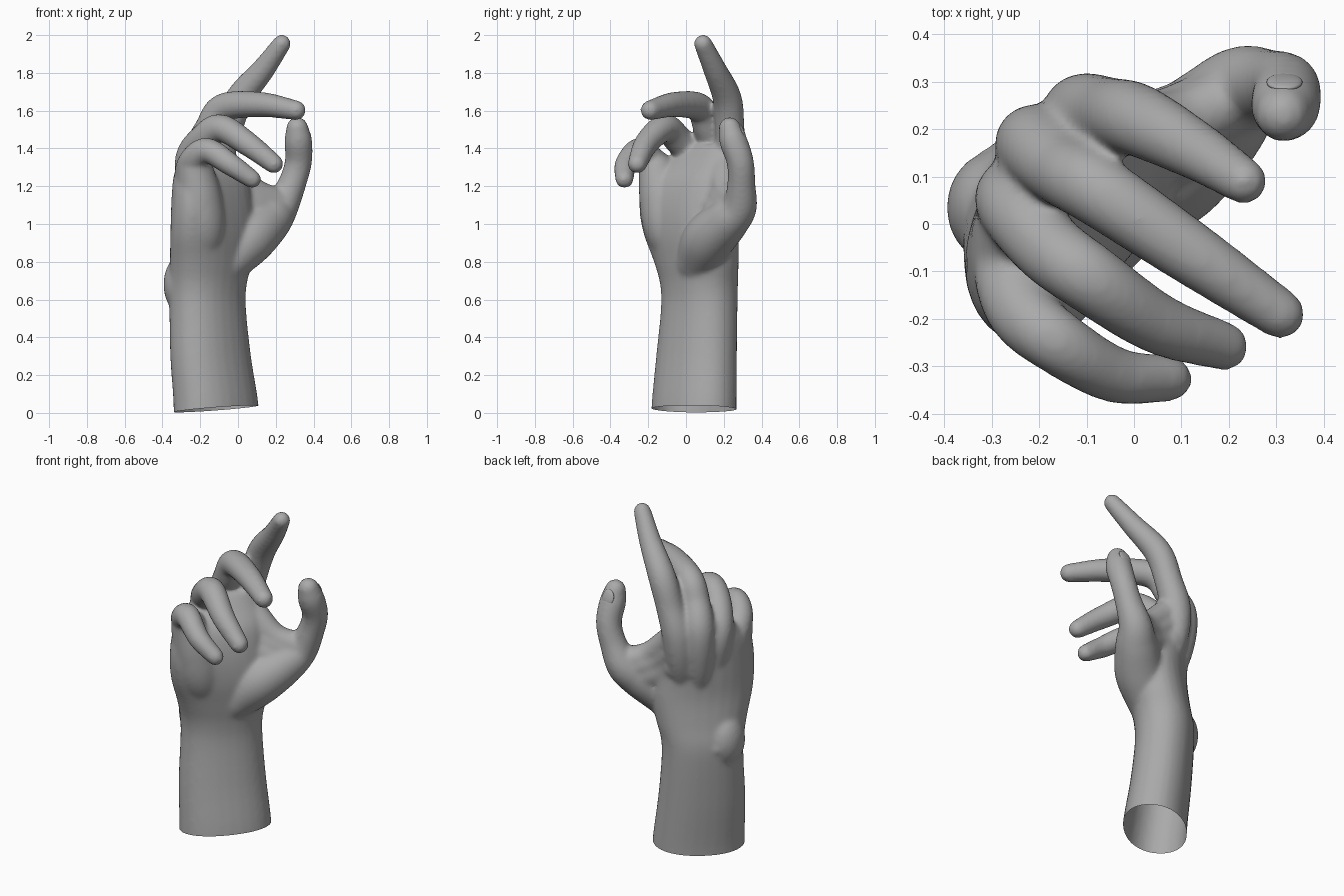
import bpy
import bmesh
import math
from mathutils import Vector, Matrix

cube = bpy.data.objects.get("Cube")
if cube:
    bpy.data.objects.remove(cube, do_unlink=True)

skin = bpy.data.materials.new("plain grey")
skin.use_nodes = True
GREY = (0.4, 0.4, 0.4, 1)
skin.diffuse_color = GREY
skin.node_tree.nodes["Principled BSDF"].inputs["Base Color"].default_value = GREY

SIDES = 28
ACROSS = Vector((1, 1, 0)).normalized()    # towards the thumb side
PALM = Vector((1, -1, 0)).normalized()     # out of the palm
bm = bmesh.new()


def loft(rings):
    """Closed skin over a list of rings of points."""
    loops = [[bm.verts.new(p) for p in ring] for ring in rings]
    for a, b in zip(loops, loops[1:]):
        for i in range(SIDES):
            j = (i + 1) % SIDES
            bm.faces.new((a[i], a[j], b[j], b[i]))
    bm.faces.new(loops[0][::-1])
    bm.faces.new(loops[-1])


def spline(points, steps=8):
    """Catmull-Rom samples through tuples of any length."""
    pts = [Vector(p) for p in points]
    pts = [2 * pts[0] - pts[1]] + pts + [2 * pts[-1] - pts[-2]]
    out = []
    for a, b, c, d in zip(pts, pts[1:], pts[2:], pts[3:]):
        for s in range(steps):
            t = s / steps
            out.append(0.5 * (2 * b + (c - a) * t + (2 * a - 5 * b + 4 * c - d) * t ** 2
                              + (3 * b - a - 3 * c + d) * t ** 3))
    return out + [pts[-2]]


def tube(points):
    """Tapered tube with round ends through (x, y, z, radius) points."""
    path = spline(points)
    pos = [p.to_3d() for p in path]
    rad = [p[3] for p in path]
    dirs = [(pos[min(i + 1, len(pos) - 1)] - pos[max(i - 1, 0)]).normalized()
            for i in range(len(pos))]
    caps = [math.radians(a) for a in (20, 40, 60, 78)]
    stations = [(pos[0] - dirs[0] * rad[0] * math.sin(a), dirs[0], rad[0] * math.cos(a))
                for a in reversed(caps)]
    stations += list(zip(pos, dirs, rad))
    stations += [(pos[-1] + dirs[-1] * rad[-1] * math.sin(a), dirs[-1], rad[-1] * math.cos(a))
                 for a in caps]
    rings, last = [], stations[0][1]
    side = last.orthogonal().normalized()
    for p, d, r in stations:
        side = last.rotation_difference(d) @ side
        other = d.cross(side)
        last = d
        rings.append([p + r * (side * math.cos(k * math.tau / SIDES)
                               + other * math.sin(k * math.tau / SIDES))
                      for k in range(SIDES)])
    loft(rings)


def ball(centre, size):
    bmesh.ops.create_uvsphere(bm, u_segments=20, v_segments=12, radius=1,
                              matrix=Matrix.LocRotScale(Vector(centre), None, Vector(size)))


# Forearm, wrist and palm: height, centre and half width across,
# centre and half depth, cupping of the little finger side
sections = [
    (-0.10, -0.052, 0.260, -0.108, 0.177, 0),
    (0.05, -0.052, 0.256, -0.113, 0.176, 0),
    (0.30, -0.063, 0.243, -0.142, 0.168, 0),
    (0.55, -0.064, 0.228, -0.163, 0.163, 0),
    (0.68, -0.064, 0.232, -0.162, 0.165, 0),
    (0.80, -0.062, 0.258, -0.143, 0.165, 0.1),
    (0.95, -0.072, 0.288, -0.125, 0.166, 0.3),
    (1.10, -0.087, 0.284, -0.130, 0.164, 0.5),
    (1.24, -0.080, 0.266, -0.150, 0.147, 0.6),
    (1.34, -0.040, 0.200, -0.190, 0.115, 0.6),
    (1.42, -0.010, 0.130, -0.205, 0.075, 0.6),
]


def section_ring(s):
    z, uc, uh, vc, vh, cup = s
    ring = []
    for k in range(SIDES):
        a = k * math.tau / SIDES
        c, n = math.cos(a), math.sin(a)
        u = uc + uh * math.copysign(abs(c) ** 0.92, c)
        v = vc + vh * math.copysign(abs(n) ** 0.92, n) + cup * min(u, 0) ** 2
        ring.append(ACROSS * u + PALM * v + Vector((0, 0, z)))
    return ring


loft([section_ring(s) for s in spline(sections, 4)])

# Wrist bones
ball((-0.290, 0.035, 0.68), (0.106, 0.12, 0.16))
ball((-0.288, 0.112, 0.66), (0.055, 0.055, 0.045))

# Heel of the palm on the little finger side
tube([(-0.19, -0.02, 0.78, 0.08), (-0.19, -0.09, 0.96, 0.125), (-0.205, -0.125, 1.13, 0.123),
      (-0.225, -0.155, 1.28, 0.098)])

# Index finger
tube([(-0.08, 0.14, 0.92, 0.05), (-0.11, 0.21, 1.15, 0.076), (-0.105, 0.232, 1.34, 0.086),
      (-0.055, 0.232, 1.50, 0.078), (0.01, 0.218, 1.665, 0.077), (0.135, 0.152, 1.82, 0.062),
      (0.232, 0.09, 1.955, 0.049)])

# Middle finger
tube([(-0.16, 0.11, 0.92, 0.05), (-0.20, 0.155, 1.15, 0.076), (-0.205, 0.165, 1.37, 0.086),
      (-0.15, 0.115, 1.51, 0.078), (-0.075, 0.07, 1.617, 0.076), (0.125, -0.065, 1.632, 0.067),
      (0.308, -0.19, 1.602, 0.053)])

# Ring finger
tube([(-0.19, 0.04, 0.92, 0.05), (-0.235, 0.06, 1.15, 0.076), (-0.25, 0.045, 1.34, 0.084),
      (-0.185, -0.045, 1.45, 0.077), (-0.092, -0.115, 1.508, 0.074), (0.05, -0.21, 1.425, 0.065),
      (0.19, -0.258, 1.318, 0.052)])

# Little finger
tube([(-0.20, -0.03, 0.92, 0.05), (-0.245, -0.04, 1.08, 0.075), (-0.26, -0.10, 1.25, 0.078),
      (-0.235, -0.185, 1.34, 0.074), (-0.16, -0.25, 1.388, 0.068), (-0.04, -0.318, 1.315, 0.060),
      (0.075, -0.326, 1.237, 0.049)])

# Rows of flesh under and between the knuckles
tube([(-0.10, 0.22, 1.35, 0.082), (-0.18, 0.14, 1.375, 0.084), (-0.23, 0.04, 1.34, 0.082),
      (-0.25, -0.08, 1.26, 0.078)])
for z, inset in ((1.25, 0.0), (1.14, 0.012), (1.04, 0.03)):
    tube([(-0.10 + inset, 0.212 - inset, z, 0.085), (-0.185 + inset, 0.145 - inset, z, 0.087),
          (-0.235 + inset, 0.045 - inset, z, 0.085), (-0.24 + inset, -0.05, z - 0.04, 0.08)])

# Thumb with its base muscle
tube([(-0.06, 0.06, 0.80, 0.12), (0.06, 0.12, 0.92, 0.137), (0.165, 0.217, 1.015, 0.118),
      (0.227, 0.282, 1.09, 0.094), (0.285, 0.293, 1.21, 0.075), (0.320, 0.287, 1.33, 0.072),
      (0.319, 0.250, 1.44, 0.074), (0.314, 0.232, 1.507, 0.060)])

# Web between thumb and index finger
tube([(-0.09, 0.21, 1.34, 0.075), (0.00, 0.20, 1.25, 0.075), (0.10, 0.215, 1.165, 0.07),
      (0.20, 0.26, 1.12, 0.075)])
tube([(-0.07, 0.20, 1.24, 0.08), (0.05, 0.195, 1.14, 0.085), (0.19, 0.25, 1.08, 0.085)])
tube([(-0.09, 0.18, 1.16, 0.09), (0.02, 0.175, 1.09, 0.10), (0.13, 0.21, 1.04, 0.10)])

bmesh.ops.recalc_face_normals(bm, faces=bm.faces[:])
mesh = bpy.data.meshes.new("hand")
bm.to_mesh(mesh)
bm.free()
hand = bpy.data.objects.new("hand", mesh)
bpy.context.scene.collection.objects.link(hand)

# Fuse the parts into one soft surface
fuse = hand.modifiers.new("fuse", 'REMESH')
fuse.mode = 'VOXEL'
fuse.voxel_size = 0.011
soften = hand.modifiers.new("soften", 'SMOOTH')
soften.factor = 0.5
soften.iterations = 16
bpy.context.view_layer.update()
graph = bpy.context.evaluated_depsgraph_get()
fused = bpy.data.meshes.new_from_object(hand.evaluated_get(graph))
hand.modifiers.clear()
hand.data = fused

# Cut the forearm off at a slight slant and leave it open
bm = bmesh.new()
bm.from_mesh(fused)
bmesh.ops.bisect_plane(bm, geom=bm.verts[:] + bm.edges[:] + bm.faces[:],
                       plane_co=(-0.1, 0.04, 0.023), plane_no=(-0.09, 0.04, 1),
                       clear_inner=True)
for f in bm.faces:
    f.smooth = True
    f.material_index = 0
bm.to_mesh(fused)
bm.free()
fused.materials.clear()
fused.materials.append(skin)

# Thumbnail
bpy.ops.mesh.primitive_uv_sphere_add(segments=24, ring_count=12, radius=1,
                                     location=(0.317, 0.299, 1.485),
                                     rotation=(math.radians(20), 0, 0))
nail = bpy.context.object
nail.name = "thumbnail"
nail.scale = (0.038, 0.012, 0.045)
nail.data.materials.append(skin)
bpy.ops.object.shade_smooth()
